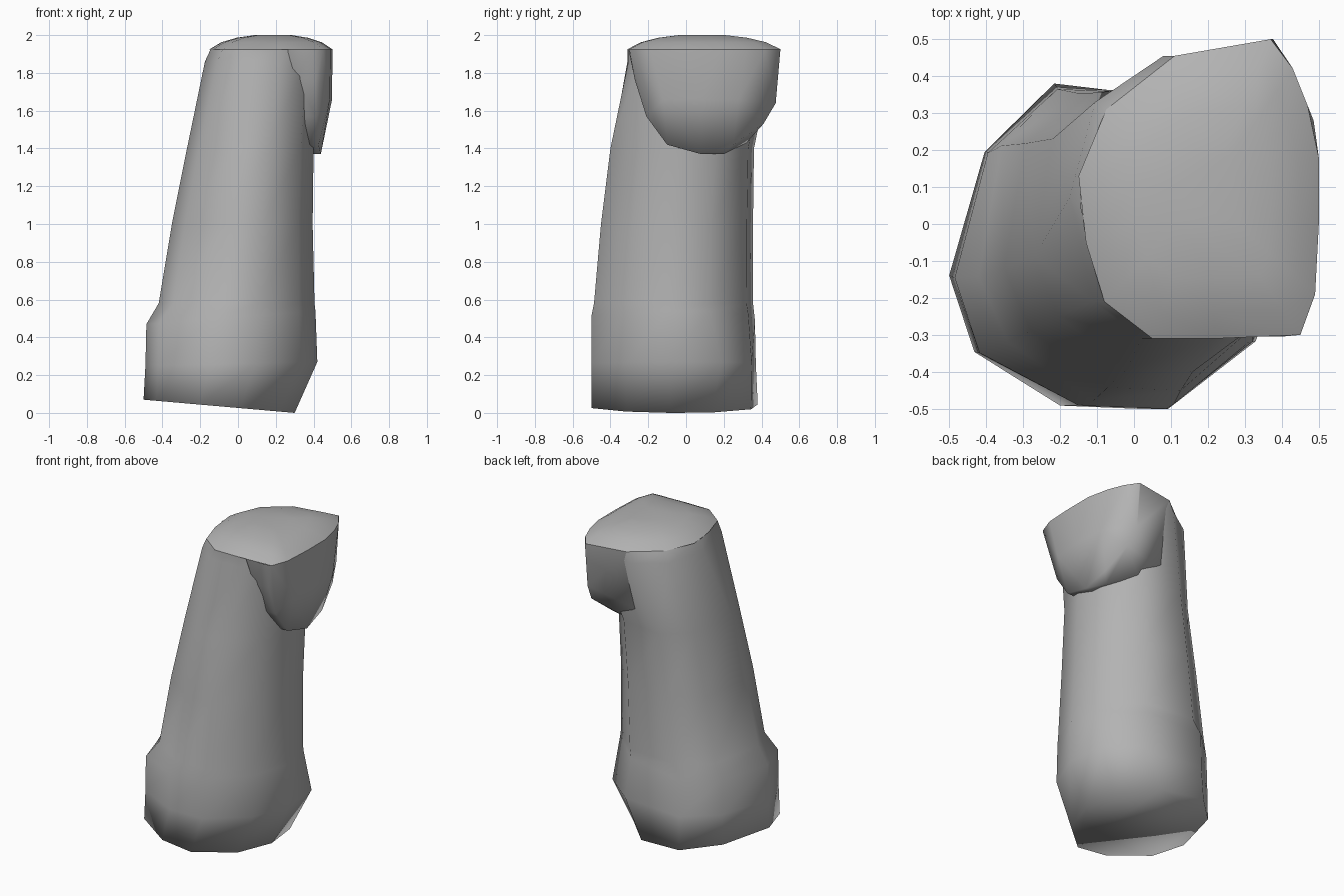
import bpy
import bmesh
from mathutils import Vector

cube = bpy.data.objects.get("Cube")
if cube:
    bpy.data.objects.remove(cube, do_unlink=True)

grey = bpy.data.materials.new("plain_grey")
grey.use_nodes = True
COLOUR = (0.45, 0.45, 0.45, 1)
grey.diffuse_color = COLOUR
grey.node_tree.nodes["Principled BSDF"].inputs["Base Color"].default_value = COLOUR
RIM_Z = 1.925


def finish(name, bm, angle):
    """Turn a bmesh into a smooth shaded grey object."""
    bmesh.ops.recalc_face_normals(bm, faces=bm.faces)
    mesh = bpy.data.meshes.new(name)
    bm.to_mesh(mesh)
    bm.free()
    mesh.materials.append(grey)
    obj = bpy.data.objects.new(name, mesh)
    bpy.context.collection.objects.link(obj)
    bpy.ops.object.select_all(action="DESELECT")
    bpy.context.view_layer.objects.active = obj
    obj.select_set(True)
    bpy.ops.object.shade_smooth_by_angle(angle=angle)


def loft(bm, rings):
    """Bridge successive rings of points and return their vertices."""
    loops = [[bm.verts.new(p) for p in ring] for ring in rings]
    n = len(loops[0])
    for low, high in zip(loops, loops[1:]):
        for i in range(n):
            j = (i + 1) % n
            bm.faces.new((low[i], low[j], high[j], high[i]))
    return loops


# Column: irregular outlines fitted to the bounds at each height
FOOT = [(-1, -.18), (-.85, -.65), (-.25, -.98), (.28, -1), (.8, -.58),
        (1, -.05), (.94, .45), (.45, .92), (-.38, 1), (-.8, .6)]
SOLE = FOOT[:1] + [(-.83, -.65)] + FOOT[2:8] + [(-.29, 1), (-.76, .58)]
SHOULDER = FOOT[:6] + [(.95, .58), (.5, .95)] + FOOT[8:]
SHAFT = FOOT[:1] + [(-.81, -.6)] + FOOT[2:8] + [(-.36, 1), (-.85, .66)]
# outline, left, right, front, back, height, rise towards the right side
LEVELS = [(SOLE, -.50, .30, -.50, .38, .07, -.07),
          (SHOULDER, -.49, .42, -.50, .37, .25, .02),
          (FOOT, -.485, .41, -.50, .365, .47, .07),
          (SHAFT, -.42, .405, -.487, .355, .58, 0),
          (SHAFT, -.35, .395, -.45, .355, 1.0, 0),
          (SHAFT, -.27, .40, -.40, .36, 1.4, 0)]


def fitted(outline, x0, x1, y0, y1, z, rise):
    return [((x0 + x1 + u * (x1 - x0)) / 2, (y0 + y1 + v * (y1 - y0)) / 2,
             z + rise * (u + 1) / 2) for u, v in outline]


neck = [(-.145, .05), (-.08, -.21), (.05, -.31), (.22, -.305), (.36, -.25),
        (.42, 0), (.42, .25), (.33, .42), (.11, .455), (-.075, .31)]
rings = [fitted(*level) for level in LEVELS]
# The left side swells slightly just below the rim
rings.append([(x - .03 if x < .12 else x, y + .02 * (x < 0 < y), 1.86)
              for x, y in neck])
rings.append([(x, y, RIM_Z) for x, y in neck])
bm = bmesh.new()
loops = loft(bm, rings)
bm.faces.new(loops[0])
finish("column", bm, 1.9)

# Domed cap over the column and the overhanging head
rim = [(.05, -.31), (-.08, -.21), (-.13, -.05), (-.15, .13), (-.075, .31),
       (.11, .455), (.37, .5), (.43, .42), (.47, .32), (.5, .18),
       (.5, 0), (.49, -.19), (.45, -.3), (.22, -.31)]
centre = Vector((.19, .08))
rings = []
for scale, z in [(1, RIM_Z), (.82, 1.962), (.58, 1.986), (.3, 2.0)]:
    ring = [centre + (Vector(p) - centre) * scale for p in rim]
    rings.append([(p.x, p.y, z) for p in ring])
bm = bmesh.new()
loops = loft(bm, rings)
bm.faces.new(loops[-1])
finish("domed_cap", bm, 0.8)

# Overhanging head: a rounded shield bulging out of the column's side
shield = [(-.305, RIM_Z), (-.27, 1.76), (-.21, 1.57), (-.1, 1.42),
          (.08, 1.37), (.25, 1.42), (.41, 1.53), (.475, 1.64), (.5, RIM_Z)]
points = []
for y, z in shield:
    drop = RIM_Z - z
    points.append((.5 - .7 * (y - .08) ** 2 - .2 * drop ** 2, y, z))
    if y < .1:
        points.append((.27 + .2 * drop, y, z))
points += [(x, y, RIM_Z) for x, y in rim[5:13]]
points += [(.498 - .3 * (y - .08) ** 2, y, 1.66) for y in (-.12, .08, .28)]
# Where the head flows into the back of the column
points += [(.38, .2, 1.37), (.24, .32, 1.43), (.05, .35, 1.5), (.02, .38, 1.7)]
bm = bmesh.new()
for p in points:
    bm.verts.new(p)
bmesh.ops.convex_hull(bm, input=bm.verts)
loose = [v for v in bm.verts if not v.link_faces]
bmesh.ops.delete(bm, geom=loose, context="VERTS")
# Open the top, which the cap covers
top = [f for f in bm.faces if all(v.co.z > RIM_Z - .001 for v in f.verts)]
bmesh.ops.delete(bm, geom=top, context="FACES")
finish("overhanging_head", bm, 1.1)
